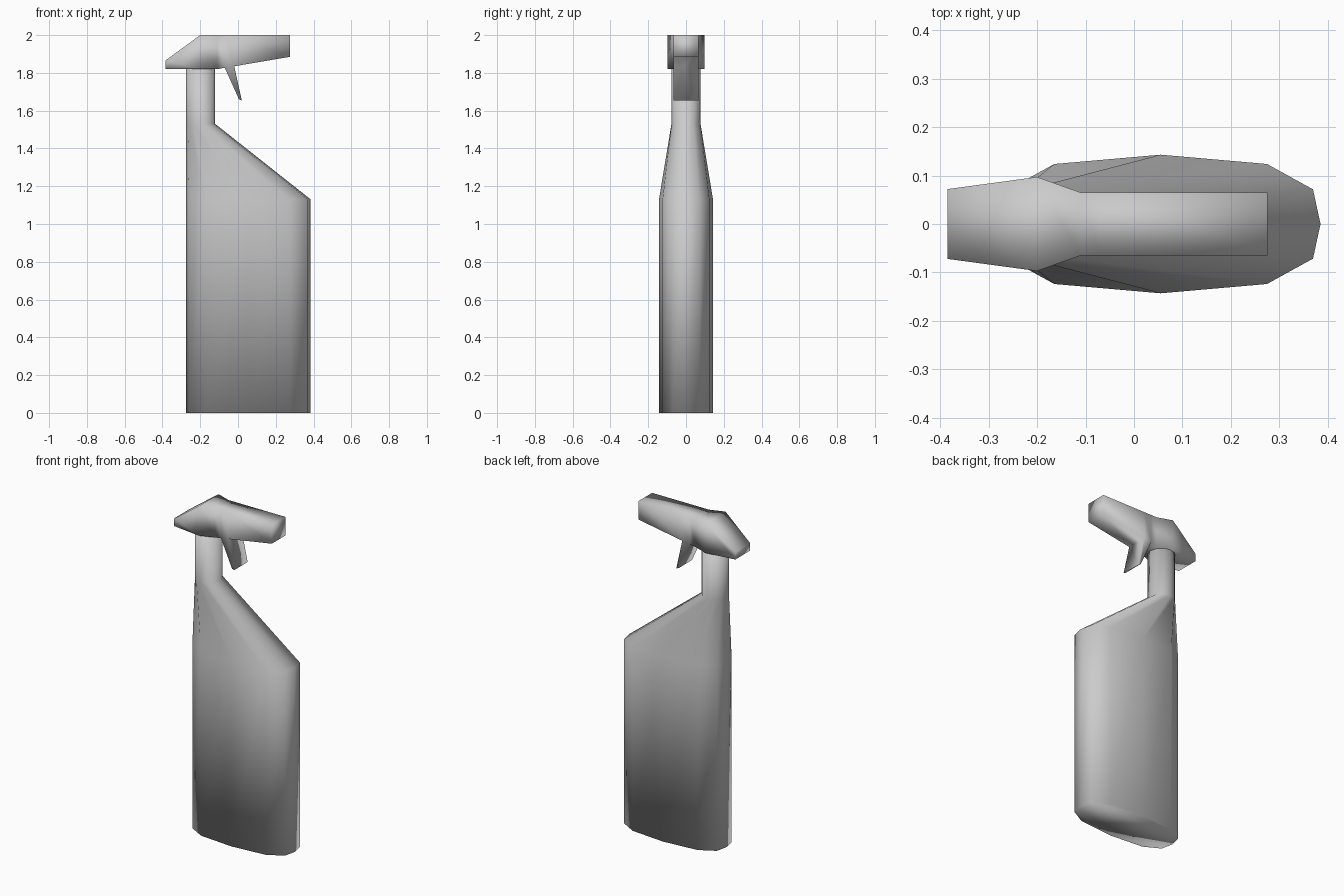
import bpy
import bmesh
from math import cos, sin, radians

cube = bpy.data.objects.get("Cube")
if cube:
    bpy.data.objects.remove(cube, do_unlink=True)

grey = bpy.data.materials.new("plain grey")
grey.use_nodes = True
colour = (0.6, 0.6, 0.6, 1)
grey.diffuse_color = colour
grey.node_tree.nodes["Principled BSDF"].inputs["Base Color"].default_value = colour


def finish(bm, name):
    bmesh.ops.recalc_face_normals(bm, faces=bm.faces)
    for face in bm.faces:
        face.smooth = True
    mesh = bpy.data.meshes.new(name)
    bm.to_mesh(mesh)
    bm.free()
    mesh.materials.append(grey)
    obj = bpy.data.objects.new(name, mesh)
    bpy.context.collection.objects.link(obj)
    return obj


def loft(bm, rings):
    """Bridge equal rings of points and cap both ends."""
    loops = [[bm.verts.new(p) for p in ring] for ring in rings]
    n = len(loops[0])
    for a, b in zip(loops, loops[1:]):
        for i in range(n):
            j = (i + 1) % n
            bm.faces.new((a[i], a[j], b[j], b[i]))
    bm.faces.new(loops[0])
    bm.faces.new(loops[-1])
    return loops


# Bottle: broad flattened section up to the shoulder, then a round neck
def squashed_ring(z):
    points = []
    for k in range(12):
        a = radians(30 * k)
        c = cos(a)
        x = 0.055 + 0.33 * c * (1.33 if abs(c) < 0.6 else 1.1 if abs(c) < 0.9 else 1)
        points.append((x, 0.143 * sin(a), z))
    return points


def neck_ring(z):
    return [(-0.198 + 0.077 * cos(radians(30 * k)),
             0.077 * sin(radians(30 * k)), z) for k in range(12)]


bm = bmesh.new()
loops = loft(bm, [squashed_ring(0), squashed_ring(1.13), neck_ring(1.53), neck_ring(1.82)])
# Shoulder folds run from the broad section back towards the neck
shoulder, collar = loops[1], loops[2]
for k in range(12):
    i, j = (k, k + 1) if k < 6 else ((k + 1) % 12, k)
    bmesh.ops.connect_verts(bm, verts=[shoulder[i], collar[j]])
finish(bm, "bottle")

# Spray head: box sections along x as (x, half width, bottom, top)
sections = [
    (-0.385, 0.072, 1.82, 1.865),
    (-0.20, 0.097, 1.82, 2.0),
    (-0.11, 0.065, 1.82, 2.0),
    (-0.07, 0.065, 1.827, 2.0),
    (-0.02, 0.065, 1.835, 2.0),
    (0.275, 0.065, 1.885, 2.0),
]
bm = bmesh.new()
loops = loft(bm, [[(x, -w, lo), (x, w, lo), (x, w, hi), (x, -w, hi)]
                  for x, w, lo, hi in sections])

# Trigger: drawn down from the underside of the head
base = set(loops[3][:2] + loops[4][:2])
face = next(f for f in bm.faces if set(f.verts) == base)
tip = bmesh.ops.extrude_discrete_faces(bm, faces=[face])["faces"][0]
for v in tip.verts:
    v.co.x, v.co.z = (0.005, 1.66) if v.co.x < -0.045 else (0.02, 1.655)
finish(bm, "spray_head_with_trigger")
